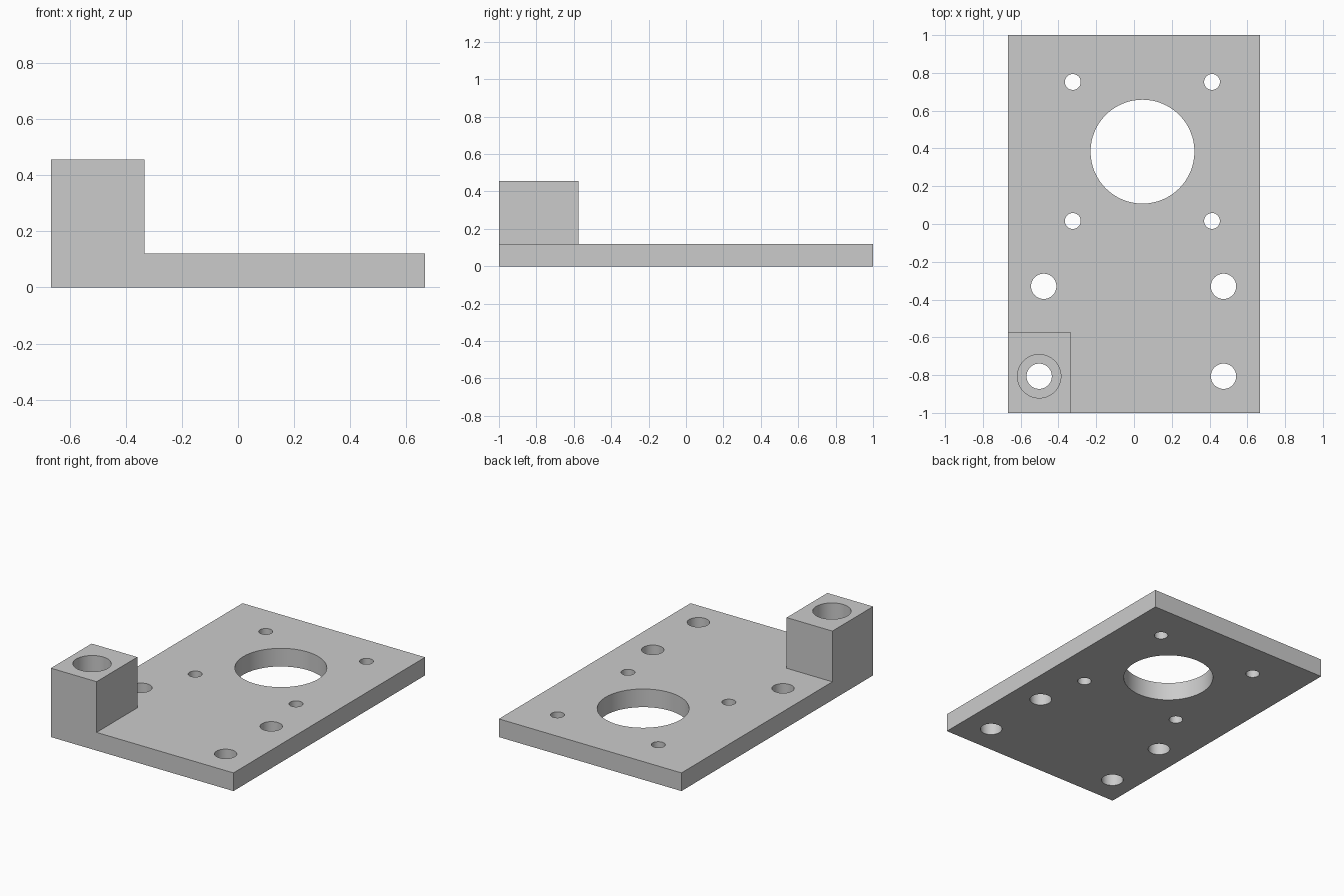
import bpy, bmesh
from mathutils import Matrix

cube = bpy.data.objects.get("Cube")
if cube:
    bpy.data.objects.remove(cube, do_unlink=True)

HALF_X, PLATE_Z, BLOCK_Z = 0.667, 0.12, 0.455
BLOCK_X, BLOCK_Y = -0.333, -0.575

grey = bpy.data.materials.new("light_grey")
grey.use_nodes = True
colour = (0.6, 0.6, 0.6, 1)
grey.diffuse_color = colour
grey.node_tree.nodes["Principled BSDF"].inputs["Base Color"].default_value = colour


def make_object(name, bm):
    mesh = bpy.data.meshes.new(name)
    bm.to_mesh(mesh)
    bm.free()
    mesh.materials.append(grey)
    obj = bpy.data.objects.new(name, mesh)
    bpy.context.collection.objects.link(obj)
    return obj


# Plate with one corner raised into a block, as a single solid
bm = bmesh.new()
bmesh.ops.create_cube(bm, size=1, matrix=Matrix.Translation((0, 0, PLATE_Z / 2))
                      @ Matrix.Diagonal((2 * HALF_X, 2, PLATE_Z, 1)))
for point, normal in (((BLOCK_X, 0, 0), (1, 0, 0)), ((0, BLOCK_Y, 0), (0, 1, 0))):
    bmesh.ops.bisect_plane(bm, geom=bm.verts[:] + bm.edges[:] + bm.faces[:],
                           plane_co=point, plane_no=normal)
corner = []
for face in bm.faces:
    c = face.calc_center_median()
    if face.normal.z > 0.9 and c.x < BLOCK_X and c.y < BLOCK_Y:
        corner.append(face)
raised = bmesh.ops.extrude_face_region(bm, geom=corner)["geom"]
bmesh.ops.delete(bm, geom=[f for f in corner if f.is_valid], context='FACES')
bmesh.ops.translate(bm, vec=(0, 0, BLOCK_Z - PLATE_Z),
                    verts=[v for v in raised if isinstance(v, bmesh.types.BMVert)])
bmesh.ops.dissolve_limit(bm, angle_limit=0.01, verts=bm.verts[:], edges=bm.edges[:])
bmesh.ops.recalc_face_normals(bm, faces=bm.faces[:])
plate = make_object("mounting_plate", bm)
bpy.context.view_layer.objects.active = plate
plate.select_set(True)


def drill(x, y, radius, bottom=-0.1):
    """Cut a round vertical hole from above down to the given height."""
    top = BLOCK_Z + 0.1
    tool = bmesh.new()
    bmesh.ops.create_cone(tool, cap_ends=True, segments=64, radius1=radius, radius2=radius,
                          depth=top - bottom,
                          matrix=Matrix.Translation((x, y, (top + bottom) / 2)))
    cutter = make_object("hole_cutter", tool)
    cutter.hide_render = True
    mod = plate.modifiers.new("hole", 'BOOLEAN')
    mod.operation, mod.solver, mod.object = 'DIFFERENCE', 'EXACT', cutter
    bpy.ops.object.modifier_apply(modifier=mod.name)
    bpy.data.objects.remove(cutter, do_unlink=True)


# Large centre opening with its four small screw holes
drill(0.045, 0.383, 0.275)
for x in (-0.324, 0.413):
    for y in (0.016, 0.752):
        drill(x, y, 0.042)

# Medium mounting holes
for x, y in ((-0.478, -0.33), (0.474, -0.33), (0.474, -0.806)):
    drill(x, y, 0.067)

# Wide bore through the block, narrow hole through the plate below it
drill(-0.502, -0.806, 0.115, PLATE_Z)
drill(-0.502, -0.806, 0.067)

bpy.ops.object.shade_smooth_by_angle()
